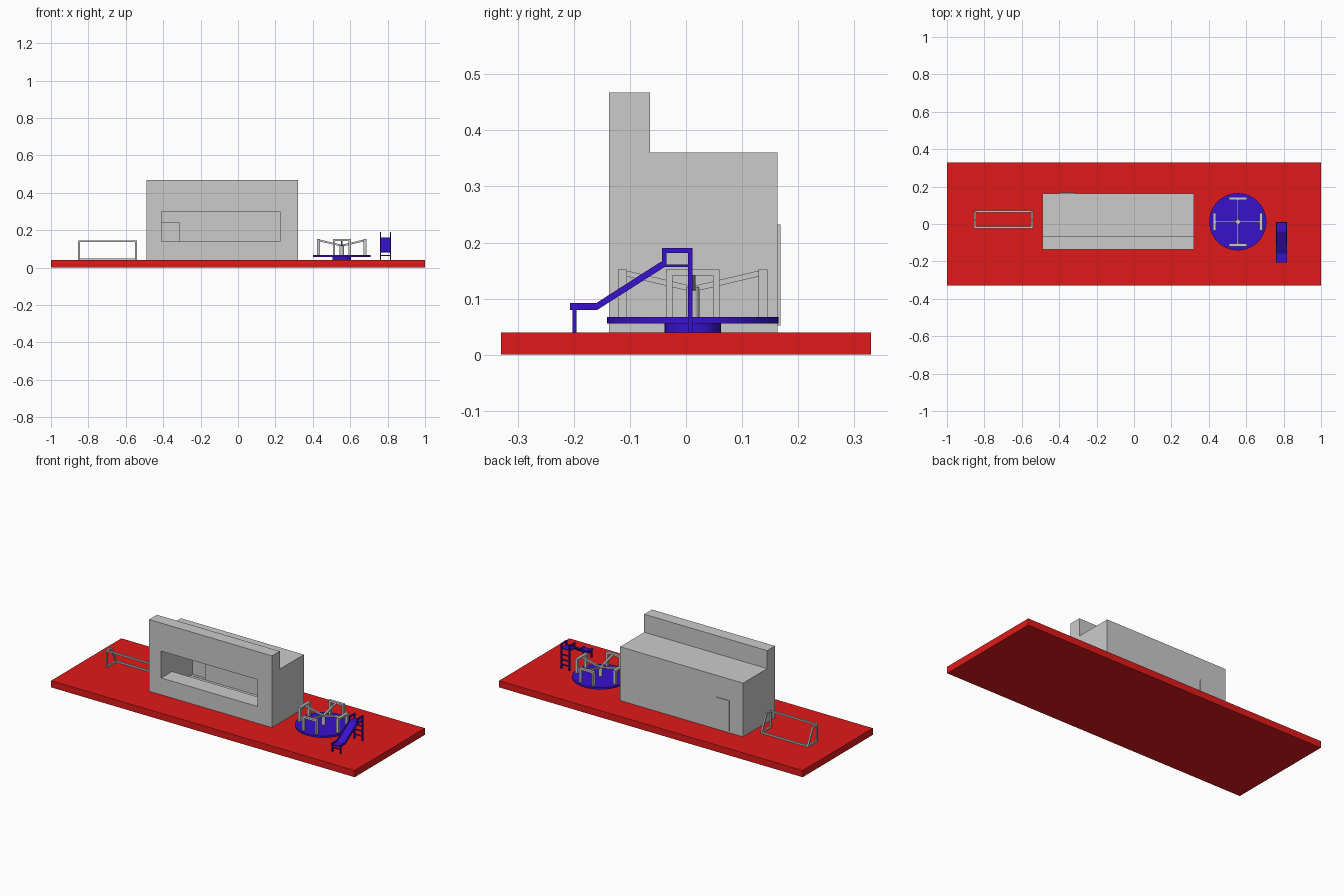
import bpy, bmesh, math
from mathutils import Vector, Matrix

if "Cube" in bpy.data.objects:
    bpy.data.objects.remove(bpy.data.objects["Cube"])


def material(name, color):
    m = bpy.data.materials.new(name)
    m.diffuse_color = color
    m.use_nodes = True
    m.node_tree.nodes["Principled BSDF"].inputs["Base Color"].default_value = m.diffuse_color
    return m


RED = material("red_ground", (0.75, 0.01, 0.01, 1))
BLUE = material("blue_metal", (0.04, 0.006, 0.6, 1))


def finish(name, bm, mat=None):
    bmesh.ops.recalc_face_normals(bm, faces=bm.faces)
    me = bpy.data.meshes.new(name)
    bm.to_mesh(me)
    bm.free()
    ob = bpy.data.objects.new(name, me)
    bpy.context.collection.objects.link(ob)
    if mat:
        me.materials.append(mat)
    return ob


def add_box(bm, x0, x1, y0, y1, z0, z1):
    m = Matrix.Translation(((x0 + x1) / 2, (y0 + y1) / 2, (z0 + z1) / 2))
    bmesh.ops.create_cube(bm, size=1, matrix=m @ Matrix.Diagonal((x1 - x0, y1 - y0, z1 - z0, 1)))


def box(name, *dims, mat=None):
    bm = bmesh.new()
    add_box(bm, *dims)
    return finish(name, bm, mat)


def add_bar(bm, a, b, w):
    # square bar between two points, run on by half its width at both ends
    a, b = Vector(a), Vector(b)
    d = b - a
    side = Vector((0, 0, 1)).cross(d)
    side = side.normalized() if side.length > 1e-6 else Vector((1, 0, 0))
    up = d.normalized().cross(side)
    rot = Matrix((side, up, d.normalized())).transposed().to_4x4()
    m = Matrix.Translation((a + b) / 2) @ rot @ Matrix.Diagonal((w, w, d.length + w, 1))
    bmesh.ops.create_cube(bm, size=1, matrix=m)


def add_prism(bm, profile, x0, x1):
    # y-z profile extruded along x
    f = bm.faces.new([bm.verts.new((x0, y, z)) for y, z in profile])
    r = bmesh.ops.extrude_face_region(bm, geom=[f])
    vs = [v for v in r["geom"] if isinstance(v, bmesh.types.BMVert)]
    bmesh.ops.translate(bm, verts=vs, vec=(x1 - x0, 0, 0))


def prism(name, profile, x0, x1, mat=None):
    bm = bmesh.new()
    add_prism(bm, profile, x0, x1)
    return finish(name, bm, mat)


def cylinder(name, x, y, z0, z1, r, mat=None, n=48):
    bm = bmesh.new()
    bmesh.ops.create_cone(bm, cap_ends=True, segments=n, radius1=r, radius2=r, depth=z1 - z0,
                          matrix=Matrix.Translation((x, y, (z0 + z1) / 2)))
    ob = finish(name, bm, mat)
    for p in ob.data.polygons:
        p.use_smooth = len(p.vertices) == 4
    ob.data.set_sharp_from_angle(angle=math.radians(40))
    return ob


# Ground slab
G = 0.04
box("ground_slab", -1, 1, -0.33, 0.33, 0, G, mat=RED)

# Building with raised front, hollow room, serving window and doorway
building = prism("building", [(-0.137, G), (0.163, G), (0.163, 0.36), (-0.064, 0.36),
                              (-0.064, 0.467), (-0.137, 0.467)], -0.49, 0.32)
room = prism("room_cutter", [(-0.2, 0.14), (-0.035, 0.14), (-0.035, 0.05), (0.137, 0.05),
                             (0.137, 0.30), (-0.2, 0.30)], -0.41, 0.225)
doorway = box("doorway_cutter", -0.408, -0.315, 0.12, 0.153, 0.052, 0.24)
for cutter in (room, doorway):
    cutter.hide_render = True
    cutter.hide_set(True)
    mod = building.modifiers.new(cutter.name, "BOOLEAN")
    mod.operation, mod.solver, mod.object = "DIFFERENCE", "EXACT", cutter
box("back_door", -0.40, -0.315, 0.16, 0.168, 0.052, 0.232)

# Goal frame: two side frames joined by crossbars
bm = bmesh.new()
side = [(-0.019, G + 0.005), (-0.019, 0.14), (0.02, 0.14), (0.067, G + 0.005)]
for x in (-0.85, -0.545):
    for i in range(4):
        add_bar(bm, (x, *side[i]), (x, *side[(i + 1) % 4]), 0.009)
for y, z in (side[1], side[3]):
    add_bar(bm, (-0.85, y, z), (-0.545, y, z), 0.009)
finish("goal_frame", bm)

# Roundabout: foot, deck, centre post and four handrails
CX, CY = 0.555, 0.012
cylinder("roundabout_foot", CX, CY, G, 0.057, 0.05, BLUE)
cylinder("roundabout_deck", CX, CY, 0.056, 0.067, 0.153, BLUE)
cylinder("roundabout_post", CX, CY, 0.066, 0.121, 0.012)
bm = bmesh.new()
for k in range(4):
    new = bmesh.new()
    for s in (-1, 1):
        add_box(new, 0.117, 0.133, s * 0.042 - 0.006, s * 0.042 + 0.006, 0.066, 0.152)
    add_box(new, 0.117, 0.133, -0.036, 0.036, 0.141, 0.152)
    add_bar(new, (0, 0, 0.117), (0.119, 0, 0.145), 0.01)
    new.transform(Matrix.Translation((CX, CY, 0)) @ Matrix.Rotation(k * math.pi / 2, 4, "Z"))
    tmp = bpy.data.meshes.new("tmp")
    new.to_mesh(tmp)
    new.free()
    bm.from_mesh(tmp)
    bpy.data.meshes.remove(tmp)
finish("roundabout_rails", bm)

# Slide: chute with raised sides
X0, X1, T = 0.759, 0.818, 0.006
rim = [(-0.207, 0.08), (-0.158, 0.08), (-0.037, 0.157), (-0.037, 0.168), (-0.046, 0.165),
       (-0.160, 0.092), (-0.207, 0.092)]
bed = [(-0.207, 0.08), (-0.158, 0.08), (-0.037, 0.157), (0.008, 0.157), (0.008, 0.161),
       (-0.039, 0.161), (-0.159, 0.085), (-0.207, 0.085)]
prism("slide_bed", bed, X0 + T, X1 - T, BLUE)
bm = bmesh.new()
for x in (X0, X1 - T):
    add_prism(bm, rim, x, x + T)
finish("slide_sides", bm, BLUE)

# Slide supports: ladder posts, handrails, front legs and rungs
bm = bmesh.new()
for x in (X0, X1 - T):
    add_box(bm, x, x + T, 0.004, 0.012, G, 0.19)
    add_box(bm, x, x + T, -0.043, 0.004, 0.181, 0.19)
    add_box(bm, x, x + T, -0.043, -0.035, 0.16, 0.181)
    add_box(bm, x, x + T, -0.037, 0.004, 0.156, 0.161)
    add_box(bm, x, x + T, -0.202, -0.195, G, 0.08)
finish("slide_frame", bm, BLUE)
bm = bmesh.new()
for z in (0.065, 0.095, 0.125):
    add_box(bm, X0 + T, X1 - T, 0.005, 0.011, z - 0.003, z + 0.003)
add_box(bm, X0 + T, X1 - T, -0.201, -0.196, 0.062, 0.068)
finish("slide_rungs", bm, BLUE)
